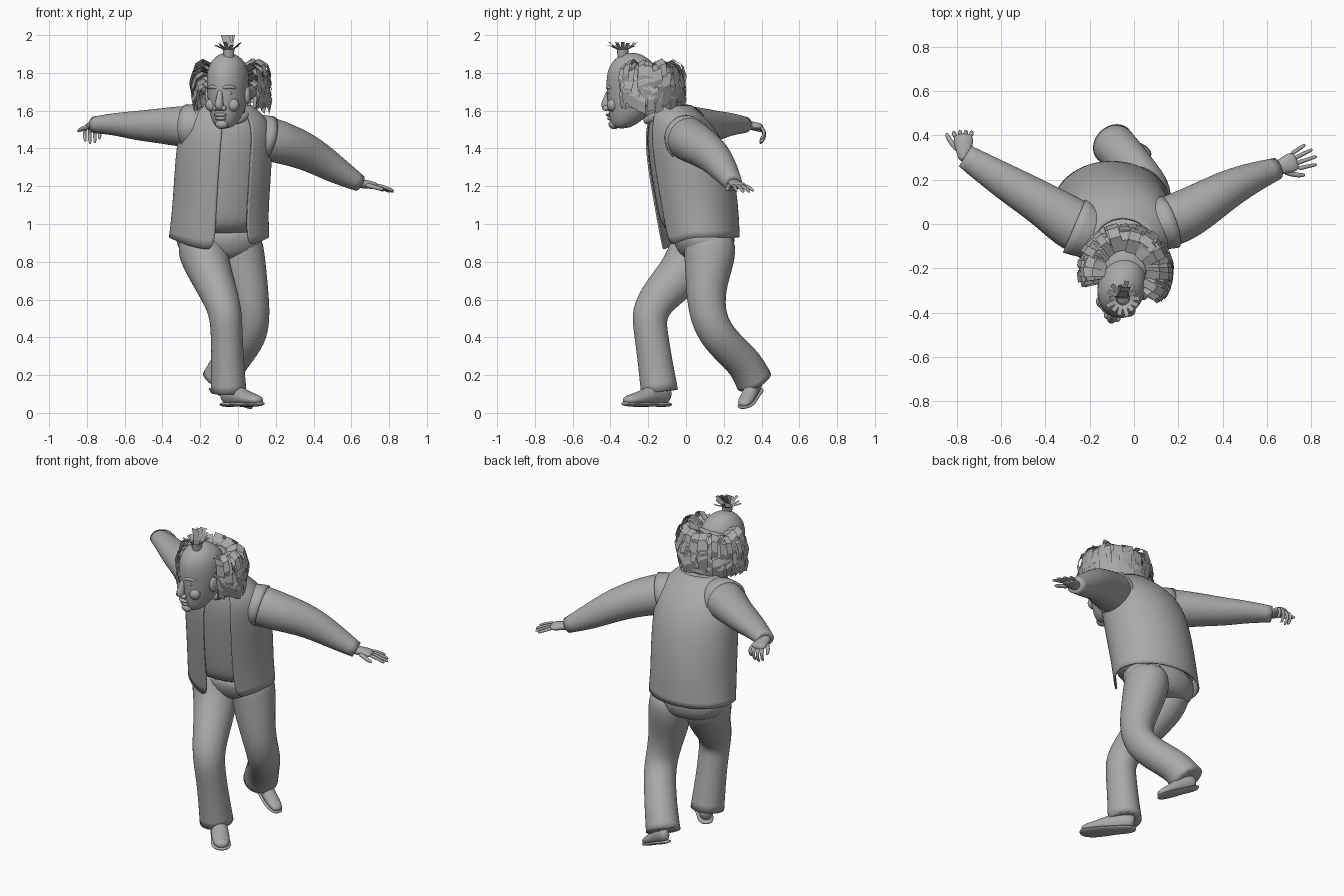
import bpy, bmesh, random
from math import sin, cos, pi, radians
from mathutils import Vector, Matrix

random.seed(4)
if "Cube" in bpy.data.objects:
    bpy.data.objects.remove(bpy.data.objects["Cube"], do_unlink=True)

grey = bpy.data.materials.new("plain grey")
grey.use_nodes = True
grey.diffuse_color = (0.4, 0.4, 0.4, 1)
grey.node_tree.nodes["Principled BSDF"].inputs["Base Color"].default_value = (0.4, 0.4, 0.4, 1)
UP, BACK = Vector((0, 0, 1)), Vector((0, 1, 0))


def finish(name, bm, smooth=True, subdiv=0, matrix=None):
    if matrix:
        bm.transform(matrix)
    if smooth:
        bmesh.ops.recalc_face_normals(bm, faces=bm.faces)
    for f in bm.faces:
        f.smooth = smooth
    mesh = bpy.data.meshes.new(name)
    bm.to_mesh(mesh)
    bm.free()
    mesh.materials.append(grey)
    ob = bpy.data.objects.new(name, mesh)
    bpy.context.collection.objects.link(ob)
    if subdiv:
        mod = ob.modifiers.new("smooth", 'SUBSURF')
        mod.levels = mod.render_levels = subdiv
    return ob


def loft(name, pts, ref=None, sides=12, arc=None, hem=0, grow=1.03, crisp=False, matrix=None):
    """Rings (x, y, z, ra, rb) along a path; level rings when ref is None."""
    bm = bmesh.new()
    crease = bm.edges.layers.float.new("crease_edge")
    centres = [Vector(p[:3]) for p in pts]
    rings = []
    for i, p in enumerate(pts):
        u, v = Vector((1, 0, 0)), BACK
        if ref:
            t = (centres[min(i + 1, len(pts) - 1)] - centres[max(i - 1, 0)]).normalized()
            u = t.cross(ref).normalized()
            v = u.cross(t)
        a0, a1 = arc or (0, 2 * pi)
        count = sides + 1 if arc else sides
        ring = []
        for k in range(count):
            a = a0 + (a1 - a0) * k / sides
            co = centres[i] + (u * cos(a) * p[3] + v * sin(a) * p[4]) * grow
            if i == 0 and hem:
                co.z -= hem * max(0, -sin(a)) ** 2
            ring.append(bm.verts.new(co))
        rings.append(ring)
    for a, b in zip(rings, rings[1:]):
        for k in range(sides):
            n = (k + 1) % len(a)
            bm.faces.new((a[k], a[n], b[n], b[k]))
    if not arc:
        bm.faces.new(rings[0])
        end = bm.faces.new(rings[-1])
        if crisp:
            for e in end.edges:
                e[crease] = 1
    return finish(name, bm, True, 2, matrix)


def blob(name, loc, size, matrix=None):
    bm = bmesh.new()
    bmesh.ops.create_uvsphere(bm, u_segments=20, v_segments=12, radius=1)
    bm.transform(Matrix.Translation(loc) @ Matrix.Diagonal((*size, 1)))
    return finish(name, bm, True, 0, matrix)


def ribbon(bm, pts, side):
    rows = [(bm.verts.new(p - side), bm.verts.new(p + side)) for p in pts]
    for a, b in zip(rows, rows[1:]):
        bm.faces.new((a[0], a[1], b[1], b[0]))


# Torso: shirt inside an open waistcoat
torso = [(-.1, .08, .93, .26, .2), (-.095, .06, 1.06, .25, .215), (-.085, .04, 1.2, .25, .22),
         (-.075, .01, 1.36, .25, .215), (-.065, -.02, 1.48, .245, .19),
         (-.06, -.045, 1.56, .21, .15), (-.05, -.075, 1.63, .12, .1)]
loft("shirt", torso, sides=24, grow=.975)
vest = loft("waistcoat", torso, sides=24, arc=(radians(-56), radians(265)), hem=.07)
thick = vest.modifiers.new("cloth", 'SOLIDIFY')
thick.thickness = .008
loft("neck", [(-.04, -.05, 1.54, .1, .1), (-.045, -.14, 1.6, .085, .085),
              (-.05, -.24, 1.7, .08, .08)], BACK)

# Collar band
band = [Vector((-.045 + .1 * cos(a), -.12 + .1 * sin(a), 1.595 + .05 * sin(a)))
        for a in [radians(-80 + d * 20) for d in range(18)]]
loft("collar", [(*p, .014, .022) for p in band], UP, sides=8)

# Arms and waistcoat armholes
right_arm = [(-.13, -.07, 1.515, .11, .11), (-.27, -.01, 1.515, .125, .115), (-.4, .085, 1.52, .1, .095),
             (-.53, .16, 1.52, .088, .08), (-.65, .235, 1.53, .072, .06), (-.76, .305, 1.525, .055, .045)]
left_arm = [(.05, -.03, 1.48, .1, .11), (.16, .01, 1.45, .12, .12), (.27, .06, 1.42, .112, .11),
            (.4, .145, 1.365, .092, .095), (.52, .205, 1.285, .073, .075), (.645, .25, 1.215, .05, .045)]
for side, arm in (("right", right_arm), ("left", left_arm)):
    loft(side + "_sleeve", arm, UP, crisp=True)
    loft(side + "_armhole", arm[:2], UP, grow=1.08, crisp=True)


# Hands: local x along fingers, y to the thumb, z to the palm
def hand(side, wrist, along, palm, curl):
    x = Vector(along).normalized()
    y = Vector(palm).cross(x).normalized() * (1 if side == "left" else -1)
    z = Vector(palm) - x * x.dot(Vector(palm))
    z.normalize()
    m = Matrix.Translation(wrist) @ Matrix((x, y, z)).transposed().to_4x4()
    loft(side + "_palm", [(-.03, 0, 0, .03, .026), (.02, 0, 0, .034, .024), (.06, 0, 0, .046, .021),
                          (.1, 0, 0, .042, .016)], UP, matrix=m)
    for i, length in enumerate((.032, .037, .035, .027)):
        y0 = .036 - .024 * i
        p, bend, path = Vector((.085, y0, 0)), 0, []
        for j in range(4):
            path.append((*p, .011 - .001 * j, .011 - .001 * j))
            bend += curl
            p += Vector((cos(bend), y0 * 5 * cos(bend), sin(bend))) * length
        loft(f"{side}_finger_{i + 1}", path, BACK, sides=8, matrix=m)
    loft(side + "_thumb", [(.02, .02, .005, .015, .015), (.055, .05, .012, .013, .013),
                           (.085, .068, .018, .011, .011), (.11, .075, .022, .008, .008)],
         UP, sides=8, matrix=m)


hand("left", (.645, .25, 1.215), (.2, .085, -.03), (.1, 0, -1), .1)
hand("right", (-.765, .31, 1.525), (-.06, 1, -.12), (0, -.1, -1), .75)

# Trousers
loft("trouser_seat", [(-.1, .1, .8, .16, .11), (-.1, .1, .88, .23, .16), (-.1, .09, 1, .23, .17)], sides=16)
loft("right_trouser_leg", [(-.2, .08, .96, .12, .14), (-.19, .05, .85, .135, .145), (-.145, -.02, .74, .115, .125),
                           (-.1, -.13, .63, .1, .108), (-.065, -.2, .53, .088, .098),
                           (-.06, -.185, .42, .085, .09), (-.055, -.165, .28, .087, .092),
                           (-.05, -.14, .11, .096, .1)], BACK, crisp=True)
loft("left_trouser_leg", [(0, .12, .96, .12, .14), (.015, .13, .83, .13, .14), (.05, .105, .67, .11, .108),
                          (.08, .11, .53, .092, .1), (.075, .155, .42, .09, .098), (.01, .24, .33, .09, .095),
                          (-.05, .315, .26, .095, .095), (-.095, .36, .17, .1, .1)], BACK, crisp=True)


# Shoes: upper and sole, heel to toe along local -y
def shoe(side, heel, yaw, pitch, size):
    m = Matrix.Translation(heel) @ Matrix.Rotation(radians(yaw), 4, 'Z') \
        @ Matrix.Rotation(radians(pitch), 4, 'X') @ Matrix.Scale(size, 4)
    loft(side + "_shoe", [(0, .02, .06, .03, .04), (0, -.03, .07, .046, .062), (0, -.1, .065, .048, .06),
                          (0, -.18, .045, .056, .042), (0, -.26, .036, .052, .032),
                          (0, -.31, .032, .03, .02)], UP, matrix=m)
    loft(side + "_sole", [(0, .025, .01, .03, .012), (0, -.03, .01, .05, .014), (0, -.1, .012, .048, .014),
                          (0, -.19, .01, .062, .014), (0, -.27, .01, .058, .013),
                          (0, -.32, .016, .032, .01)], UP, matrix=m)
    loft(side + "_ankle", [(0, -.04, .06, .045, .05), (0, -.03, .18, .042, .045)], BACK, matrix=m)


shoe("right", (-.07, -.1, .035), 40, 0, .95)
shoe("left", (-.14, .385, .115), 68, 24, .78)

# Head, turned a little to its right
H = Matrix.Translation((-.05, -.27, 0)) @ Matrix.Rotation(radians(-18), 4, 'Z')
loft("head", [(0, -.075, 1.505, .03, .03), (0, -.06, 1.53, .062, .07), (0, -.03, 1.585, .086, .11),
              (0, -.015, 1.65, .1, .132), (0, -.01, 1.72, .106, .142), (0, -.012, 1.8, .108, .14),
              (0, -.015, 1.86, .088, .108), (0, -.02, 1.895, .05, .06), (0, -.02, 1.906, .02, .025)],
     sides=20, matrix=H)
loft("nose", [(0, -.14, 1.715, .014, .014), (0, -.155, 1.67, .016, .018), (0, -.165, 1.625, .026, .03),
              (0, -.15, 1.598, .016, .018)], matrix=H)
blob("upper_lip", (0, -.142, 1.578), (.036, .018, .01), H)
blob("lower_lip", (0, -.135, 1.559), (.03, .018, .011), H)
blob("chin", (0, -.115, 1.528), (.035, .03, .026), H)
for s, side in ((-1, "right"), (1, "left")):
    blob(side + "_nostril", (s * .024, -.155, 1.613), (.015, .018, .014), H)
    blob(side + "_eye", (s * .042, -.127, 1.693), (.018, .012, .012), H)
    blob(side + "_cheek", (s * .058, -.105, 1.63), (.035, .03, .035), H)
    loft(side + "_brow", [(s * .01, -.147, 1.718, .01, .01), (s * .045, -.14, 1.73, .012, .012),
                          (s * .08, -.108, 1.718, .009, .009)], UP, sides=8, matrix=H)
    blob(side + "_ear", (s * .11, -.01, 1.68), (.016, .03, .045), H)

# Horseshoe of hair clumps around the back and sides
blob("hair_base", (-.04, -.17, 1.735), (.165, .125, .1))
bm = bmesh.new()
profile = ((.09, .01), (.15, .04), (.19, .015), (.207, -.04), (.195, -.1))
for layer in range(5):
    for i in range(25):
        a = radians(-38 + 228 * i / 24 + random.uniform(-4, 4))
        out, side = Vector((cos(a), sin(a), 0)), Vector((-sin(a), cos(a), 0))
        z = 1.815 - .028 * layer + random.uniform(-.015, .015)
        reach = random.uniform(.92, 1.07)
        twist = UP * random.uniform(-.012, .012)
        ribbon(bm, [Vector((-.04, -.215, z + dz)) + out * r * reach for r, dz in profile],
               side * random.uniform(.016, .026) + twist)
finish("side_hair", bm, smooth=False)

# Upright tuft on the crown
bm = bmesh.new()
root = Vector((-.05, -.335, 1.88))
for i in range(14):
    a = 2 * pi * i / 14
    out, side = Vector((cos(a), sin(a), 0)), Vector((-sin(a), cos(a), 0))
    spread = random.uniform(.06, .085)
    ribbon(bm, [root + out * .025, root + out * .03 + UP * .045, root + out * spread + UP * random.uniform(.06, .085)],
           side * .01)
for dx, dy in ((0, .03), (.012, .05), (-.02, .01)):
    ribbon(bm, [root, root + UP * .06, root + Vector((dx, dy, .12))], Vector((.022, 0, 0)))
finish("crown_tuft", bm, smooth=False)
